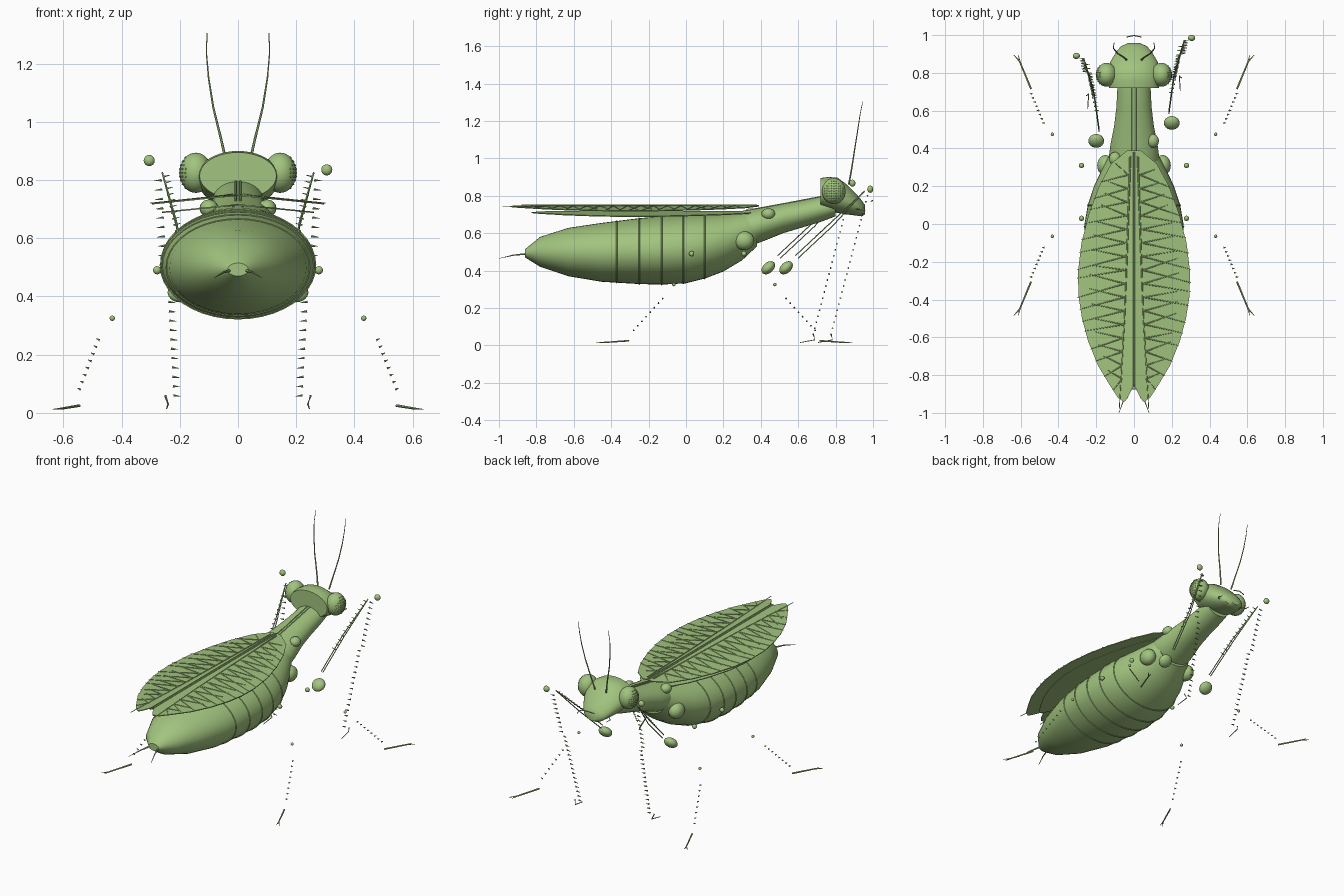
import bpy, bmesh, math, random
from mathutils import Vector, Matrix

random.seed(4)
if "Cube" in bpy.data.objects:
    bpy.data.objects.remove(bpy.data.objects["Cube"], do_unlink=True)

green = bpy.data.materials.new("leaf_green")
green.use_nodes = True
green.diffuse_color = (0.36, 0.55, 0.21, 1)
green.node_tree.nodes["Principled BSDF"].inputs["Base Color"].default_value = (0.36, 0.55, 0.21, 1)


def finish(name, bm, smooth=True):
    bmesh.ops.recalc_face_normals(bm, faces=bm.faces)
    mesh = bpy.data.meshes.new(name)
    bm.to_mesh(mesh)
    bm.free()
    mesh.materials.append(green)
    ob = bpy.data.objects.new(name, mesh)
    bpy.context.collection.objects.link(ob)
    if smooth:
        bpy.ops.object.select_all(action='DESELECT')
        ob.select_set(True)
        bpy.context.view_layer.objects.active = ob
        bpy.ops.object.shade_smooth_by_angle(angle=math.radians(40))
    return ob


def skin(bm, rings):
    for a, b in zip(rings, rings[1:]):
        for i in range(len(a)):
            j = (i + 1) % len(a)
            bm.faces.new((a[i], a[j], b[j], b[i]))
    bm.faces.new(rings[0])
    bm.faces.new(rings[-1])


def ellipse(y, half_w, low, high, n):
    zc, hz = (low + high) / 2, (high - low) / 2
    return [Vector((half_w * math.cos(math.tau * i / n), y, zc + hz * math.sin(math.tau * i / n)))
            for i in range(n)]


def loft(name, stations, n=40):
    """Elliptical sections along y: (y, half width, bottom, top)."""
    bm = bmesh.new()
    skin(bm, [[bm.verts.new(p) for p in ellipse(*s, n)] for s in stations])
    return finish(name, bm)


def tube(bm, pts, r0, r1, n=6):
    pts = [Vector(p) for p in pts]
    rings = []
    for k, p in enumerate(pts):
        d = pts[min(k + 1, len(pts) - 1)] - pts[max(k - 1, 0)]
        q = d.to_track_quat('Z', 'Y')
        r = r0 + (r1 - r0) * k / (len(pts) - 1)
        rings.append([bm.verts.new(p + q @ Vector((r * math.cos(math.tau * i / n),
                                                   r * math.sin(math.tau * i / n), 0)))
                      for i in range(n)])
    skin(bm, rings)


def ball(bm, centre, size, tilt=0, seg=20):
    m = Matrix.Translation(centre) @ Matrix.Rotation(tilt, 4, 'X') @ Matrix.Diagonal((*size, 1))
    bmesh.ops.create_uvsphere(bm, u_segments=seg, v_segments=seg // 2 + 2, radius=1, matrix=m)


def blend(a, b, t):
    return Vector(a).lerp(Vector(b), t)


def interp(table, y):
    for a, b in zip(table, table[1:]):
        if a[0] <= y <= b[0]:
            t = (y - a[0]) / (b[0] - a[0])
            return [u + (v - u) * t for u, v in zip(a[1:], b[1:])]


# Body, neck and head
body = [(-.86, .035, .47, .515), (-.78, .11, .42, .58), (-.63, .18, .37, .628), (-.45, .235, .34, .655),
        (-.25, .26, .328, .68), (-.13, .265, .325, .69), (0, .262, .332, .698), (.1, .245, .357, .70),
        (.2, .212, .395, .705), (.3, .165, .455, .715), (.38, .12, .53, .725)]
loft("abdomen", body)
loft("neck", [(.24, .11, .52, .71), (.34, .135, .53, .725), (.42, .125, .56, .738), (.52, .105, .60, .757),
              (.62, .093, .63, .775), (.72, .088, .66, .795), (.8, .08, .69, .80)])
loft("head", [(.72, .132, .735, .895), (.76, .14, .722, .90), (.81, .14, .708, .897), (.86, .125, .7, .86),
              (.91, .095, .694, .81), (.94, .07, .69, .775), (.957, .035, .70, .75)])

# Segment ridges round the abdomen
bm = bmesh.new()
for y in (-.37, -.25, -.13, -.015, .1):
    w, lo, hi = interp(body, y)
    loop = ellipse(y, w + .001, lo - .001, hi + .001, 40)
    tube(bm, loop + loop[:1], .0035, .0035)
finish("abdomen_ridges", bm)

# Keel on the neck
bm = bmesh.new()
for x in (-.008, .008):
    tube(bm, [(x, .36, .728), (x, .52, .757), (x, .72, .795)], .004, .004)
finish("neck_keel", bm)

# Eyes with facet bumps
for side, label in ((1, "left"), (-1, "right")):
    bm = bmesh.new()
    centre = Vector((side * .145, .79, .825))
    ball(bm, centre, (.056, .063, .069), seg=32)
    for i in range(-4, 5):
        for j in range(-4, 5):
            if i * i + j * j < 18:
                b, c = i * .19, j * .19
                a = math.sqrt(max(0, 1 - b * b - c * c))
                ball(bm, centre + Vector((side * a * .056, b * .063, c * .069)), (.003,) * 3, seg=6)
    finish(label + "_eye", bm)

    # Antenna
    bm = bmesh.new()
    tube(bm, [(side * x, y, z) for x, y, z in
              ((.04, .87, .86), (.058, .885, .94), (.085, .902, 1.05), (.101, .918, 1.15),
               (.108, .93, 1.23), (.107, .945, 1.305))], .005, .0015)
    finish(label + "_antenna", bm)

    # Mouth feeler and tail feeler
    bm = bmesh.new()
    tube(bm, [(side * .03, .93, .74), (side * .09, .91, .73), (side * .11, .93, .725),
              (side * .105, .96, .72)], .004, .002)
    finish(label + "_mouth_feeler", bm)
    bm = bmesh.new()
    tube(bm, [(side * .025, -.84, .49), (side * .05, -.92, .483), (side * .08, -1, .465)], .006, .001)
    finish(label + "_tail_feeler", bm)

# Claw piece ahead of the mouth
bm = bmesh.new()
tube(bm, [(-.04, .99, .77), (0, .998, .775), (.04, .99, .77)], .003, .003)
finish("front_bristle", bm)

# Wings: (y, outer half width)
outline = [(-.94, .055), (-.92, .085), (-.85, .13), (-.75, .19), (-.62, .243), (-.5, .275), (-.38, .294),
           (-.25, .296), (-.1, .278), (.05, .24), (.2, .185), (.32, .12), (.39, .035)]


def wing_z(x, base):
    return base - .1 * abs(x)


def wing(name, side, base, scale):
    bm = bmesh.new()
    rows = []
    for y, w in outline:
        inner = .05 * max(0, (-.88 - y) / .06)
        xs = [inner + (w * scale - inner) * t / 4 for t in range(5)]
        rows.append([bm.verts.new((side * x, y * (scale if y < 0 else 1), wing_z(x, base))) for x in xs])
    for a, b in zip(rows, rows[1:]):
        for i in range(4):
            bm.faces.new((a[i], a[i + 1], b[i + 1], b[i]))
    ob = finish(name, bm, False)
    solid = ob.modifiers.new("thickness", 'SOLIDIFY')
    solid.thickness = .005
    solid.offset = 0


for side, label in ((1, "left"), (-1, "right")):
    wing(label + "_forewing", side, .748, 1)
    wing(label + "_hindwing", side, .715, .88)
    bm = bmesh.new()

    def on_wing(x, y):
        return (side * x, y, wing_z(x, .748) + .003)

    # Long veins, then slanted branches reaching the rim
    tube(bm, [on_wing(.02, .36), on_wing(.035, -.1), on_wing(.05, -.5), on_wing(.078, -.98)], .005, .002)
    tube(bm, [on_wing(.006, .38), on_wing(.006, -.88)], .003, .003)
    for k in range(16):
        y = .26 - k * .072
        x = .03 + (.3 - y) * .03
        for slope in (-.055, .045):
            end = y + slope + random.uniform(-.02, .02)
            w = interp(outline, max(end, -.93))[0]
            if w > x:
                tube(bm, [on_wing(x, y), on_wing(w * (1.02 if slope < 0 else .8), end)], .0035, .0015)
    finish(label + "_wing_veins", bm)

# Legs: the two forelegs are posed apart by a small shift along y
for side, label, shift in ((1, "left", .095), (-1, "right", 0)):
    bm = bmesh.new()
    ball(bm, (side * .1, .345 + shift, .703), (.032, .036, .03))
    ball(bm, (side * .15, .31, .56), (.045, .055, .05))
    ball(bm, (side * .2, .44 + shift, .415), (.042, .042, .028), .75)
    ball(bm, (side * .305, .89 + shift, .867 if side < 0 else .835), (.019, .016, .019))
    for y in (.31, .03):
        ball(bm, (side * .278, y, .49), (.014,) * 3)
    for y in (.475, -.065):
        ball(bm, (side * .432, y, .325), (.009,) * 3)
    finish(label + "_leg_joints", bm)

    # Folded foreleg blade with spines
    bm = bmesh.new()
    low, top = (side * .185, .49 + shift, .48), (side * .26, .86 + shift, .825)
    for gap in (0, .014):
        tube(bm, [Vector(low) + Vector((0, gap, -gap)), blend(low, top, .5) + Vector((-side * .012, gap, -gap)),
                  Vector(top)], .003, .003)
    knee, foot = (side * .262, .875 + shift, .80), (side * .222, .68 + shift, .06)
    for k in range(24):
        p = blend(knee, foot, k / 23)
        tube(bm, [p, p + Vector((side * (.026 if k < 9 else -.024), 0, -.003))], .005, .0008)
    for k in range(12):
        p = blend(low, top, .3 + k * .06)
        tube(bm, [p, p + Vector((-side * .024, 0, .006))], .004, .0008)
    tube(bm, [(side * .25, .68 + shift, .06), (side * .24, .69 + shift, .03),
              (side * .245, .61 + shift, .015)], .004, .002)
    finish(label + "_foreleg_spines", bm)

    # Middle and hind legs: shin bristles and slender feet
    for name, y0, way in (("middle", .475, 1), ("hind", -.065, -1)):
        bm = bmesh.new()
        a, b = (side * .475, y0 + way * .06, .25), (side * .54, y0 + way * .215, .08)
        for k in range(8):
            p = blend(a, b, k / 7)
            tube(bm, [p, p + Vector((side * .012, 0, .005))], .005, .001)
        heel, toe = Vector((side * .545, y0 + way * .24, .025)), Vector((side * .605, y0 + way * .385, .015))
        tube(bm, [heel, toe], .005, .004)
        for spread in (-.012, .012):
            tube(bm, [toe, toe + Vector((side * .02 + spread, way * .035, -.012 + abs(spread) * .8))], .004, .001)
        finish(label + "_" + name + "_foot", bm)
